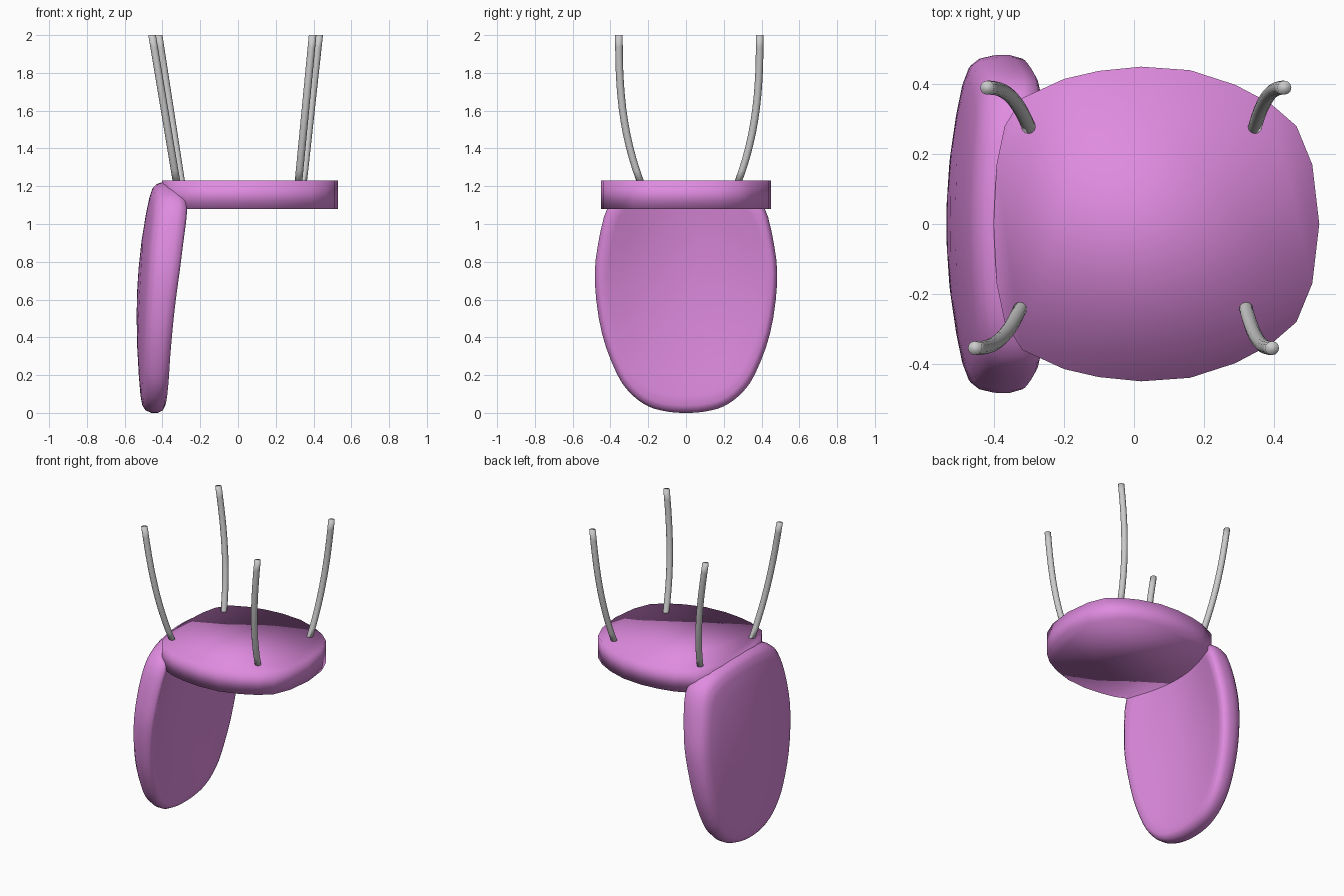
import bpy, bmesh
from math import sin, cos, radians

if "Cube" in bpy.data.objects:
    bpy.data.objects.remove(bpy.data.objects["Cube"])


def finish(name, bm, angle, mat=None):
    bmesh.ops.recalc_face_normals(bm, faces=bm.faces[:])
    me = bpy.data.meshes.new(name)
    bm.to_mesh(me)
    bm.free()
    ob = bpy.data.objects.new(name, me)
    bpy.context.collection.objects.link(ob)
    if mat:
        me.materials.append(mat)
    bpy.ops.object.select_all(action='DESELECT')
    ob.select_set(True)
    bpy.context.view_layer.objects.active = ob
    bpy.ops.object.shade_smooth_by_angle(angle=radians(angle))
    return ob


def spline(pts, sub):
    """Closed Catmull-Rom curve through 2D points."""
    out, n = [], len(pts)
    for i in range(n):
        a, b, c, d = (pts[(i + k) % n] for k in (-1, 0, 1, 2))
        for s in range(sub):
            t = s / sub
            out.append(tuple(0.5 * (2 * q + (r - p) * t + (2 * p - 5 * q + 4 * r - w) * t * t
                                    + (3 * q - p - 3 * r + w) * t ** 3)
                             for p, q, r, w in zip(a, b, c, d)))
    return out


def bridge(bm, rings):
    for a, b in zip(rings, rings[1:]):
        n = len(a)
        for i in range(n):
            bm.faces.new((a[i], a[(i + 1) % n], b[(i + 1) % n], b[i]))


pink = bpy.data.materials.new("pink_shell")
pink.diffuse_color = (0.74, 0.26, 0.74, 1)
pink.use_nodes = True
pink.node_tree.nodes["Principled BSDF"].inputs["Base Color"].default_value = pink.diffuse_color

# Seat: slab with a rounded outline, mirrored across y, shaded soft over its rim
half = [(0.53, 0), (0.51, 0.17), (0.465, 0.28), (0.39, 0.345), (0.29, 0.398), (0.16, 0.44),
        (0.02, 0.45), (-0.1, 0.438), (-0.2, 0.415), (-0.32, 0.36), (-0.37, 0.28),
        (-0.393, 0.17), (-0.402, 0)]
outline = half + [(x, -y) for x, y in half[-2:0:-1]]
bm = bmesh.new()
rings = [[bm.verts.new((x, y, z)) for x, y in outline] for z in (1.08, 1.23)]
bridge(bm, rings)
bm.faces.new(rings[0])
bm.faces.new(rings[-1])
finish("seat", bm, 100, pink)

# Backrest: cushion-edged panel, bowed around the sitter and leaning in z
half = [(0, 0.0), (0.1, 0.007), (0.2, 0.035), (0.29, 0.1), (0.365, 0.205), (0.445, 0.42),
        (0.482, 0.68), (0.468, 0.88), (0.41, 1.10), (0.30, 1.185), (0.15, 1.215), (0, 1.222)]
outline = spline(half + [(-y, z) for y, z in half[-2:0:-1]], 3)
edge = [(0.2, 1), (0.45, 1), (0.7, 1), (0.86, 1), (0.94, 0.93), (0.98, 0.7), (1, 0.25)]
thick, mid = 0.13, 0.65


def panel_point(y, z, u):
    d = z - 0.5
    lean = -0.537 + 0.14 * d * d + 0.04 * d ** 3
    back = lean + 0.29 * y * y
    front = lean + thick + (0.32 + 0.25 * z * z) * y * y
    return (back + (front - back) * (1 + u) / 2, y, z)


bm = bmesh.new()
levels = edge + [(r, -u) for r, u in edge[::-1]]
rings = [[bm.verts.new(panel_point(y * r, mid + (z - mid) * r, u)) for y, z in outline]
         for r, u in levels]
bridge(bm, rings)
for ring, u in ((rings[0], 1), (rings[-1], -1)):
    hub = bm.verts.new(panel_point(0, mid, u))
    for i in range(len(ring)):
        bm.faces.new((ring[i], ring[(i + 1) % len(ring)], hub))
finish("backrest", bm, 80, pink)

# Legs: four round tubes, leaving the seat splayed and straightening towards the feet
legs = {"front_leg_right": ((0.345, 0.275), (0.43, 0.39)),
        "front_leg_left": ((0.32, -0.24), (0.395, -0.355)),
        "back_leg_right": ((-0.30, 0.275), (-0.42, 0.39)),
        "back_leg_left": ((-0.325, -0.24), (-0.455, -0.355))}
for name, ((x0, y0), (x1, y1)) in legs.items():
    bm = bmesh.new()
    rings = []
    for k in range(13):
        t = k / 12
        cx, cy = x0 + (x1 - x0) * t, y0 + (y1 - y0) * (1 - (1 - t) ** 2.6)
        z = 1.22 + 0.78 * t
        rings.append([bm.verts.new((cx + 0.02 * cos(radians(a)), cy + 0.02 * sin(radians(a)), z))
                      for a in range(0, 360, 30)])
    bridge(bm, rings)
    bm.faces.new(rings[0])
    bm.faces.new(rings[-1])
    finish(name, bm, 100)
